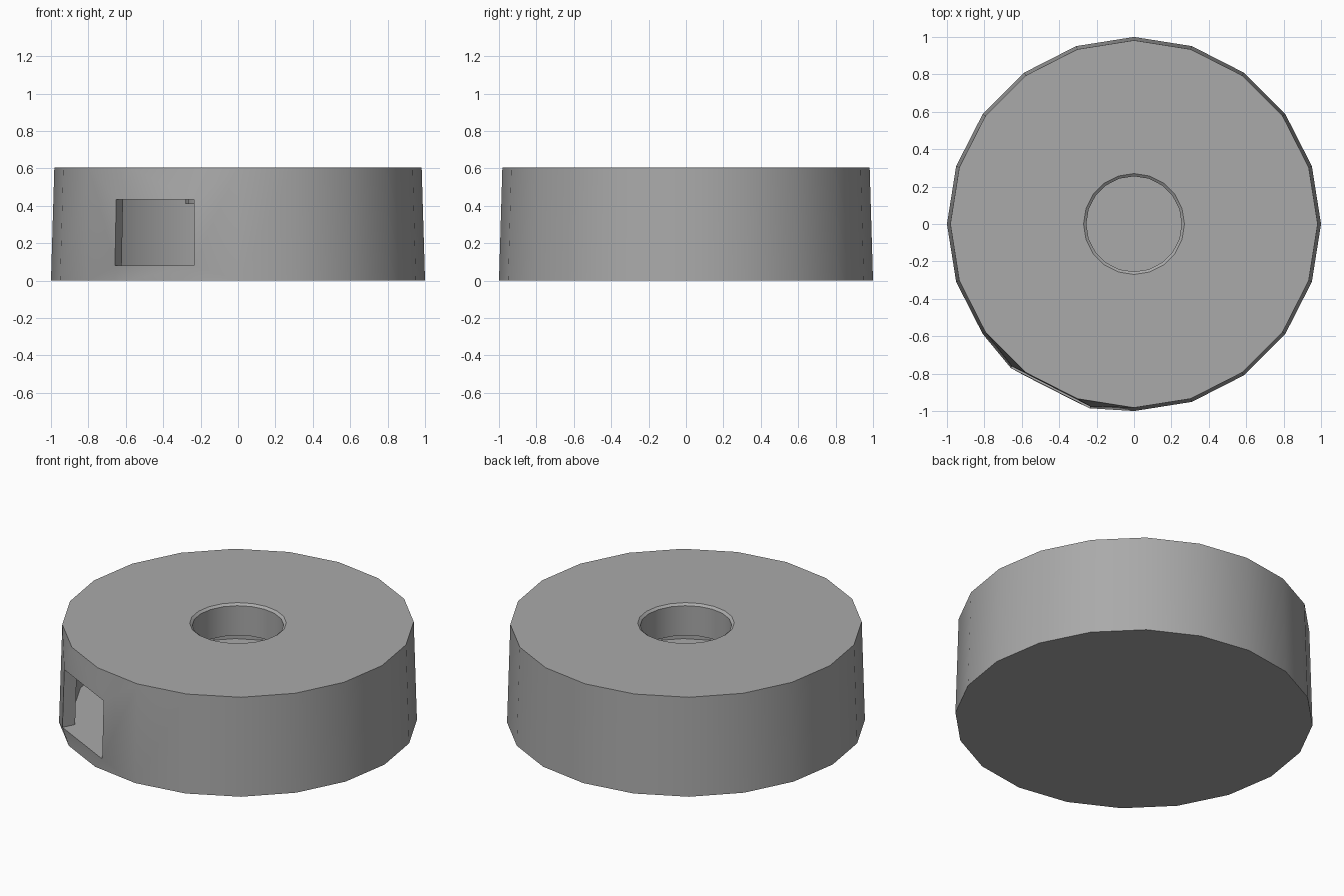
import bpy
import bmesh
from math import cos, sin, pi, radians
from mathutils import Vector

cube = bpy.data.objects.get("Cube")
if cube:
    bpy.data.objects.remove(cube, do_unlink=True)

SIDES = 20
LEFT, RIGHT = 13, 14            # corners of the facet that holds the window
HEIGHT, TOP_RADIUS = 0.605, 0.982
FLOOR, CEILING = 0.08, 0.435
CAVITY_RADIUS, WALL = 0.92, 0.08
OVERHANG = 0.258                # window width beyond the facet, each side

grey = bpy.data.materials.new("plain grey")
grey.diffuse_color = (0.4, 0.4, 0.4, 1)
grey.use_nodes = True
grey.node_tree.nodes["Principled BSDF"].inputs["Base Color"].default_value = (0.4, 0.4, 0.4, 1)

bm = bmesh.new()


def point(i, radius, z):
    a = 2 * pi * i / SIDES
    return Vector((radius * cos(a), radius * sin(a), z))


def ring(radius, z):
    return [bm.verts.new(point(i, radius, z)) for i in range(SIDES)]


def bridge(low, high, skip=()):
    for i in range(SIDES):
        if i not in skip:
            j = (i + 1) % SIDES
            bm.faces.new((low[i], low[j], high[j], high[i]))


def window_corners(z):
    """Outer left and right window corners, on the widened facet."""
    r = 1 + (TOP_RADIUS - 1) * z / HEIGHT
    a, b = point(LEFT, r, z), point(RIGHT, r, z)
    return a + (a - b) * OVERHANG, b + (b - a) * OVERHANG


# Drum shell, with the wall around the window left open
base = ring(1, 0)
rim = ring(TOP_RADIUS, HEIGHT)
bridge(base, rim, skip=(LEFT - 1, LEFT, RIGHT))
bm.faces.new(base)

# Top plate, chamfered hole and the lip hanging below the ceiling
rings = [rim]
for radius, z in ((0.27, HEIGHT), (0.255, 0.593), (0.255, 0.41), (0.28, 0.41), (0.28, CEILING)):
    rings.append(ring(radius, z))

# Cavity, whose corners at the window follow the jambs
inward = -point((LEFT + RIGHT) / 2, WALL, 0)
cavity = []
outer = []
for z in (CEILING, FLOOR):
    loop = ring(CAVITY_RADIUS, z)
    corners = window_corners(z)
    for i, co in zip((LEFT, RIGHT), corners):
        loop[i].co = co + inward
    outer.append([bm.verts.new(co) for co in corners])
    cavity.append(loop)
rings.append(cavity[0])
for low, high in zip(rings, rings[1:]):
    bridge(low, high)
bridge(cavity[0], cavity[1], skip=(LEFT,))
bm.faces.new(cavity[1])

# Window surround and the bent walls on either side
(tl, tr), (bl, br) = outer
bm.faces.new((rim[LEFT], rim[RIGHT], tr, tl))
bm.faces.new((base[LEFT], base[RIGHT], br, bl))
for corner, side, top, bottom in ((LEFT, LEFT - 1, tl, bl), (RIGHT, RIGHT + 1, tr, br)):
    bm.faces.new((rim[side], rim[corner], top))
    bm.faces.new((rim[side], top, bottom, base[side]))
    bm.faces.new((base[side], bottom, base[corner]))

# Jambs, head and sill of the window
inner = [(loop[LEFT], loop[RIGHT]) for loop in cavity]
frame_out = [tl, tr, br, bl]
frame_in = [inner[0][0], inner[0][1], inner[1][1], inner[1][0]]
for i in range(4):
    j = (i + 1) % 4
    bm.faces.new((frame_out[i], frame_out[j], frame_in[j], frame_in[i]))

bmesh.ops.recalc_face_normals(bm, faces=bm.faces)
mesh = bpy.data.meshes.new("hollow_drum")
bm.to_mesh(mesh)
bm.free()
mesh.materials.append(grey)
drum = bpy.data.objects.new("hollow_drum", mesh)
bpy.context.collection.objects.link(drum)
bpy.ops.object.select_all(action="DESELECT")
drum.select_set(True)
bpy.context.view_layer.objects.active = drum
bpy.ops.object.shade_smooth_by_angle(angle=radians(30))
